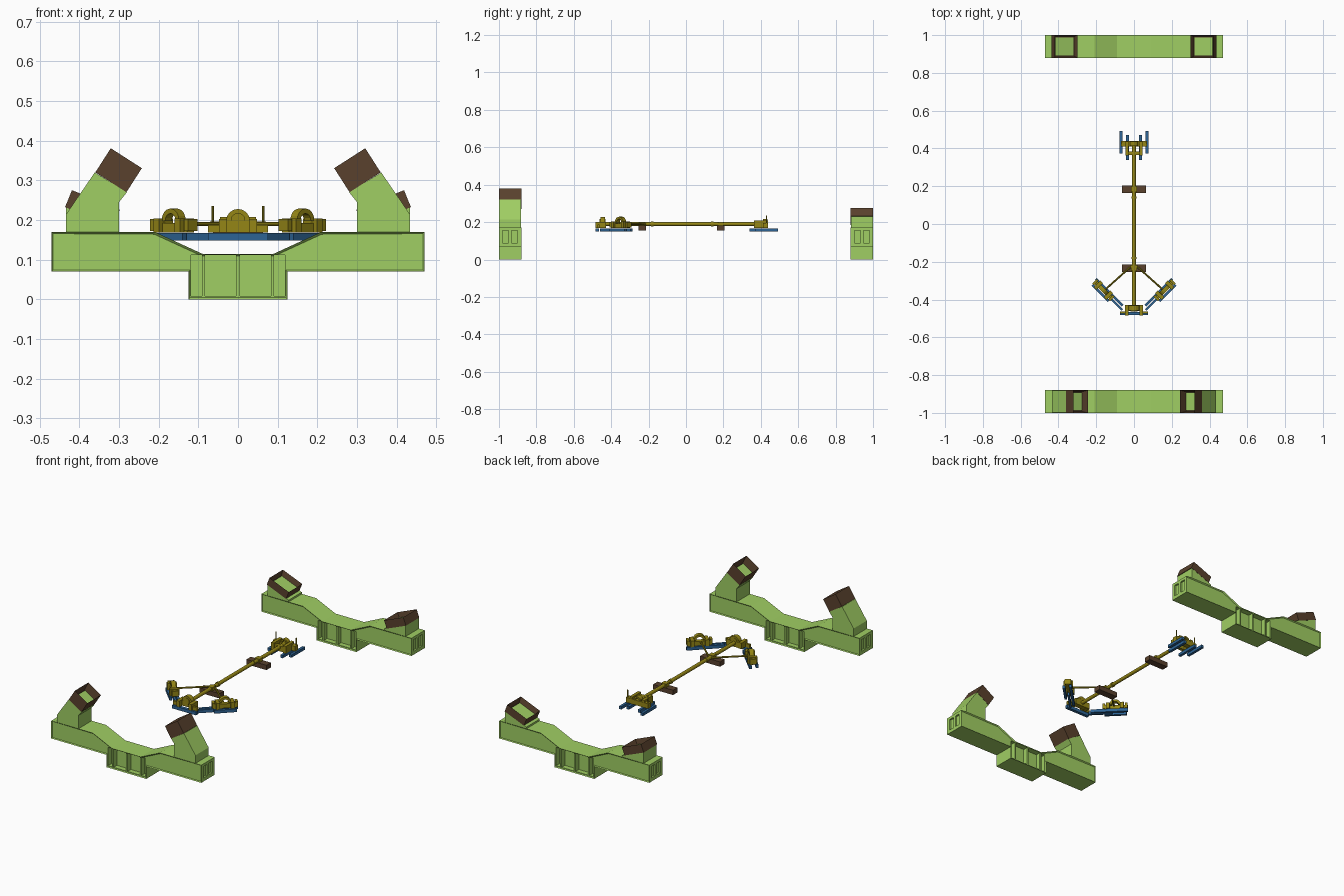
import bpy, bmesh
from math import pi, sin, cos
from mathutils import Matrix, Vector

if "Cube" in bpy.data.objects:
    bpy.data.objects.remove(bpy.data.objects["Cube"])


def material(name, rgb):
    m = bpy.data.materials.new(name)
    m.diffuse_color = (*rgb, 1)
    m.use_nodes = True
    m.node_tree.nodes["Principled BSDF"].inputs["Base Color"].default_value = m.diffuse_color
    return m


GREEN = material("green_paint", (0.35, 0.62, 0.125))
BROWN = material("brown_pad", (0.10, 0.053, 0.026))
GOLD = material("gold_metal", (0.30, 0.24, 0.008))
BLUE = material("blue_rail", (0.026, 0.127, 0.30))
I = Matrix.Identity(4)


def finish(bm, name, mat, M=I):
    bmesh.ops.recalc_face_normals(bm, faces=bm.faces)
    me = bpy.data.meshes.new(name)
    bm.to_mesh(me)
    bm.free()
    me.transform(M)
    ob = bpy.data.objects.new(name, me)
    bpy.context.collection.objects.link(ob)
    if mat:
        me.materials.append(mat)
    return ob


def add_cube(bm, size, loc):
    return bmesh.ops.create_cube(bm, size=1, matrix=Matrix.Translation(loc) @ Matrix.Diagonal((*size, 1)))


def box(name, size, loc, mat, M=I):
    bm = bmesh.new()
    add_cube(bm, size, loc)
    return finish(bm, name, mat, M)


def prism(name, pts, y0, y1, mat, M=I, inset=None):
    """Extrude an XZ outline from y0 to y1, optionally recessing both faces."""
    bm = bmesh.new()
    f = bm.faces.new([bm.verts.new((x, y0, z)) for x, z in pts])
    r = bmesh.ops.extrude_face_region(bm, geom=[f])
    new = [v for v in r["geom"] if isinstance(v, bmesh.types.BMVert)]
    bmesh.ops.translate(bm, verts=new, vec=(0, y1 - y0, 0))
    bmesh.ops.recalc_face_normals(bm, faces=bm.faces)
    if inset:
        caps = [g for g in bm.faces if abs(g.normal.y) > 0.9]
        bmesh.ops.inset_individual(bm, faces=caps, thickness=inset[0], depth=-inset[1])
    return finish(bm, name, mat, M)


def rod(name, a, b, r, mat, sides=12):
    a, b = Vector(a), Vector(b)
    d = b - a
    M = Matrix.Translation((a + b) / 2) @ d.to_track_quat("Z", "Y").to_matrix().to_4x4()
    bm = bmesh.new()
    bmesh.ops.create_cone(bm, cap_ends=True, segments=sides, radius1=r, radius2=r, depth=d.length)
    return finish(bm, name, mat, M)


def pad(name, s, x, y, z, w, h, tilt):
    """Tilted open-topped brown sleeve with a green plug inside."""
    M = Matrix.Translation((s * x, y, z)) @ Matrix.Rotation(-s * tilt, 4, "Y")
    bm = bmesh.new()
    add_cube(bm, (w, 0.12, h), (0, 0, 0))
    top = [f for f in bm.faces if f.normal.z > 0.9]
    bmesh.ops.inset_individual(bm, faces=top, thickness=0.012)
    bmesh.ops.translate(bm, verts=top[0].verts[:], vec=(0, 0, -h * 0.7))
    finish(bm, name, BROWN, M)
    box(name + "_plug", (w - 0.026, 0.094, h * 0.15), (0, 0, -h * 0.15), GREEN, M)


def cradle_beam(name, y):
    half = [(0.09, 0.115), (0.21, 0.17), (0.47, 0.17), (0.47, 0.07), (0.125, 0.07), (0.125, 0)]
    outline = half + [(-x, z) for x, z in reversed(half)]
    beam = prism(name, outline, y - 0.06, y + 0.06, GREEN, inset=(0.006, 0.006))
    # rib pockets in the middle and two windows on each end
    bm = bmesh.new()
    for s in (-1, 1):
        for x0, x1 in ((0.005, 0.083), (0.091, 0.118)):
            for side in (-1, 1):
                add_cube(bm, (x1 - x0, 0.07, 0.104), (s * (x0 + x1) / 2, y + side * 0.06, 0.06))
        for dy in (-0.024, 0.024):
            add_cube(bm, (0.02, 0.032, 0.065), (s * 0.47, y + dy, 0.122))
    cutter = finish(bm, "cutter", None)
    mod = beam.modifiers.new("pockets", "BOOLEAN")
    mod.operation, mod.object, mod.solver = "DIFFERENCE", cutter, "EXACT"
    bpy.context.view_layer.objects.active = beam
    bpy.ops.object.modifier_apply(modifier=mod.name)
    bpy.data.objects.remove(cutter)


# the two cradles: beam, posts and pads
cradle_beam("front_beam", -0.94)
cradle_beam("rear_beam", 0.94)
front_post = [(0.433, 0.17), (0.433, 0.215), (0.361, 0.32), (0.28, 0.27), (0.30, 0.245), (0.30, 0.17)]
rear_post = [(0.433, 0.17), (0.433, 0.232), (0.30, 0.18), (0.30, 0.17)]
for s in (-1, 1):
    prism("front_post", [(s * x, z) for x, z in front_post], -0.999, -0.881, GREEN)
    prism("rear_post", [(s * x, z) for x, z in rear_post], 0.881, 0.999, GREEN)
    pad("front_pad", s, 0.301, -0.94, 0.3255, 0.093, 0.072, 0.57)
    pad("rear_pad", s, 0.367, 0.94, 0.2295, 0.13, 0.046, 0.385)


def arch(name, M, r, z, y0, y1):
    ang = [pi * i / 8 for i in range(9)]
    pts = [(r * cos(a), z + r * sin(a)) for a in ang]
    pts += [(0.6 * r * cos(a), z + 0.6 * r * sin(a)) for a in reversed(ang)]
    prism(name, pts, y0, y1, GOLD, M)


# central spine with collars and brown rests
rod("spine", (0, -0.45, 0.19), (0, 0.42, 0.19), 0.01, GOLD)
for y in (-0.18, 0.14):
    rod("spine_collar", (0, y - 0.006, 0.19), (0, y + 0.006, 0.19), 0.0135, GOLD)
for y in (-0.235, 0.185):
    box("spine_rest", (0.125, 0.04, 0.027), (0, y, 0.168), BROWN)
    box("rest_clamp", (0.03, 0.03, 0.022), (0, y, 0.19), GOLD)

# front centre foot
C = Matrix.Translation((0, -0.45, 0))
box("front_hub", (0.095, 0.03, 0.03), (0, 0.005, 0.184), GOLD, C)
arch("front_hub_arch", C, 0.03, 0.198, -0.008, 0.018)
rod("front_hub_axle", (0, -0.462, 0.2), (0, -0.43, 0.2), 0.018, GOLD)
box("front_rail", (0.15, 0.018, 0.018), (0, -0.024, 0.158), BLUE, C)
for s in (-1, 1):
    box("front_hub_lug", (0.02, 0.055, 0.034), (s * 0.038, -0.006, 0.185), GOLD, C)
    box("front_hub_tab", (0.03, 0.012, 0.02), (s * 0.06, -0.018, 0.178), GOLD, C)

# angled side feet with struts and rails
for s in (-1, 1):
    M = Matrix.Translation((s * 0.162, -0.35, 0)) @ Matrix.Rotation(s * pi / 4, 4, "Z")
    box("side_foot_base", (0.12, 0.024, 0.024), (0, 0, 0.18), GOLD, M)
    arch("side_foot_arch", M, 0.031, 0.198, -0.012, 0.012)
    for t in (-1, 1):
        box("side_foot_lug", (0.02, 0.05, 0.036), (t * 0.038, 0, 0.186), GOLD, M)
        box("side_foot_plate", (0.014, 0.034, 0.03), (t * 0.06, 0, 0.187), GOLD, M)
    box("side_outer_rail", (0.12, 0.014, 0.018), (0, -0.022, 0.158), BLUE, M)
    box("side_inner_rail", (0.20, 0.014, 0.018), (-s * 0.03, 0.014, 0.158), BLUE, M)
    box("side_link_rail", (0.13, 0.012, 0.018), (-s * 0.08, -0.004, 0.158), BLUE, M)
    rod("side_strut", (s * 0.005, -0.215, 0.19), (s * 0.15, -0.345, 0.19), 0.005, GOLD, 8)

# rear carriage with skis and pins
box("rear_crossbar", (0.14, 0.028, 0.028), (0, 0.425, 0.182), GOLD)
box("rear_yoke_bar", (0.07, 0.018, 0.03), (0, 0.375, 0.184), GOLD)
arch("rear_arch", I, 0.022, 0.196, 0.413, 0.437)
for s in (-1, 1):
    box("rear_yoke_side", (0.018, 0.075, 0.04), (s * 0.037, 0.4, 0.188), GOLD)
    box("rear_outer_ski", (0.015, 0.12, 0.016), (s * 0.068, 0.432, 0.157), BLUE)
    box("rear_inner_ski", (0.015, 0.13, 0.016), (s * 0.035, 0.405, 0.157), BLUE)
    rod("rear_pin", (s * 0.064, 0.43, 0.17), (s * 0.064, 0.43, 0.236), 0.003, GOLD, 8)
